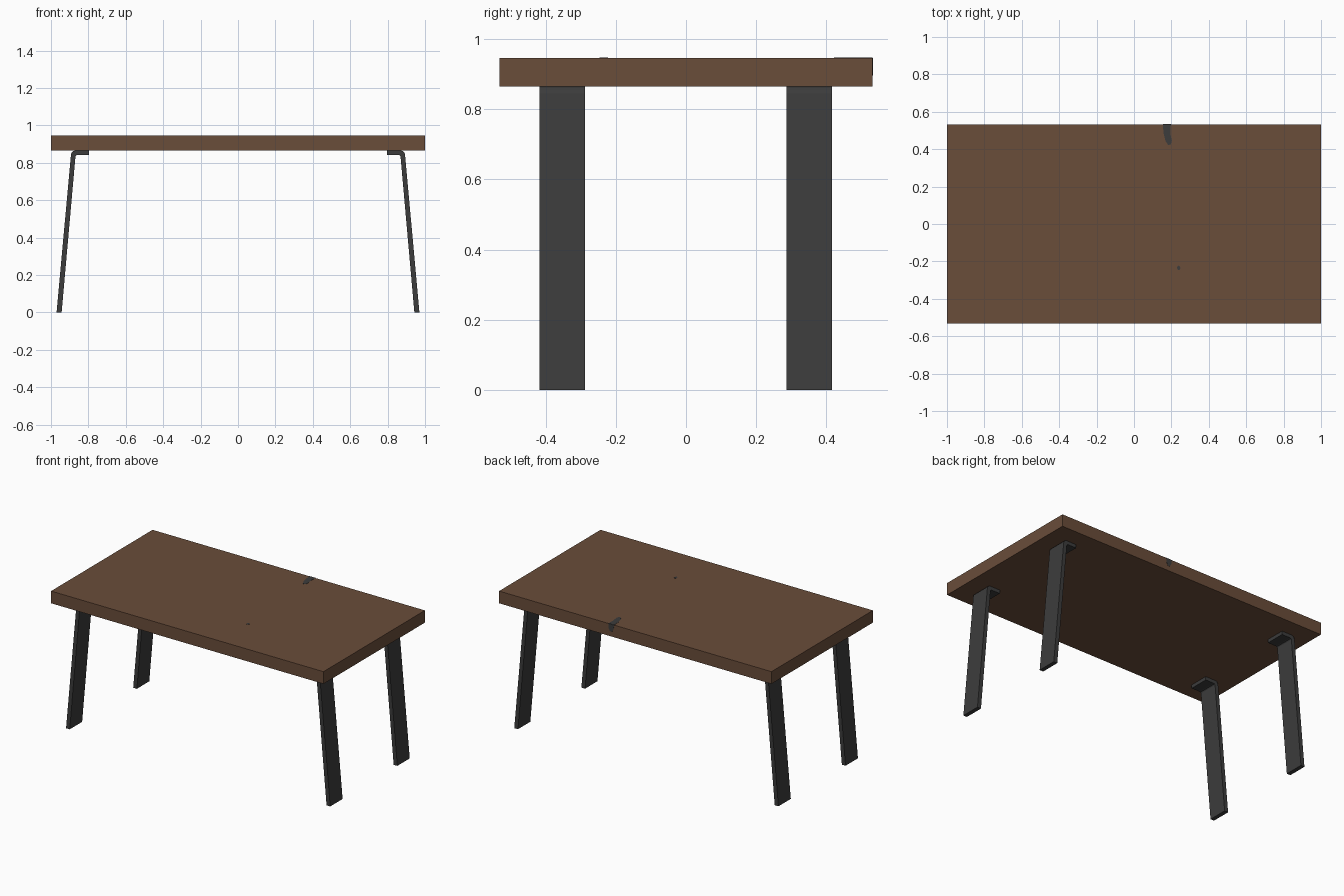
import bpy, bmesh, math
from mathutils import Vector

if "Cube" in bpy.data.objects:
    bpy.data.objects.remove(bpy.data.objects["Cube"])


def material(name, rgb):
    m = bpy.data.materials.new(name)
    m.diffuse_color = (*rgb, 1)
    m.use_nodes = True
    m.node_tree.nodes["Principled BSDF"].inputs["Base Color"].default_value = m.diffuse_color
    return m


wood = material("brown wood", (0.144, 0.074, 0.042))
metal = material("dark metal", (0.045, 0.045, 0.045))


def prism(name, outline, offset, mat):
    """Extrude a closed 3D outline along an offset vector."""
    bm = bmesh.new()
    face = bm.faces.new([bm.verts.new(p) for p in outline])
    ext = bmesh.ops.extrude_face_region(bm, geom=[face])
    moved = [v for v in ext["geom"] if isinstance(v, bmesh.types.BMVert)]
    bmesh.ops.translate(bm, verts=moved, vec=Vector(offset))
    bmesh.ops.recalc_face_normals(bm, faces=bm.faces)
    me = bpy.data.meshes.new(name)
    bm.to_mesh(me)
    bm.free()
    me.materials.append(mat)
    ob = bpy.data.objects.new(name, me)
    bpy.context.collection.objects.link(ob)
    return ob


HX, HY, Z0, Z1 = 1.0, 0.532, 0.865, 0.946

# Thick plank top
prism("table_top", [(-HX, -HY, Z0), (HX, -HY, Z0), (HX, HY, Z0), (-HX, HY, Z0)],
      (0, 0, Z1 - Z0), wood)

# Bent flat-bar legs: splayed blade with a rounded bend and a mounting flange
profile = [(0.970, 0), (0.943, 0), (0.869, 0.834), (0.865, 0.840), (0.858, 0.842),
           (0.797, 0.842), (0.797, Z0), (0.872, Z0), (0.882, 0.862), (0.889, 0.855),
           (0.893, 0.845)]
for sx, side in ((-1, "left"), (1, "right")):
    for y, end in ((-0.418, "front"), (0.286, "back")):
        prism(f"{end}_{side}_leg", [(sx * x, y, z) for x, z in profile],
              (0, 0.13, 0), metal)

# Dark knot marks: one running over the back edge, one small spot
T = 0.0015
crack = [(0.154, HY), (0.197, HY), (0.194, 0.485), (0.202, 0.445), (0.197, 0.425),
         (0.183, 0.422), (0.168, 0.445), (0.158, 0.485)]
prism("top_knot", [(x, y, Z1) for x, y in crack], (0, 0, T), metal)
edge = [(0.154, Z1), (0.197, Z1), (0.195, 0.918), (0.186, 0.899), (0.172, 0.897),
        (0.160, 0.915)]
prism("edge_knot", [(x, HY, z) for x, z in edge], (0, T, 0), metal)
spot = [(0.239 + 0.009 * math.cos(a * math.pi / 4),
         -0.235 + 0.012 * math.sin(a * math.pi / 4), Z1) for a in range(8)]
prism("small_knot", spot, (0, 0, T), metal)
